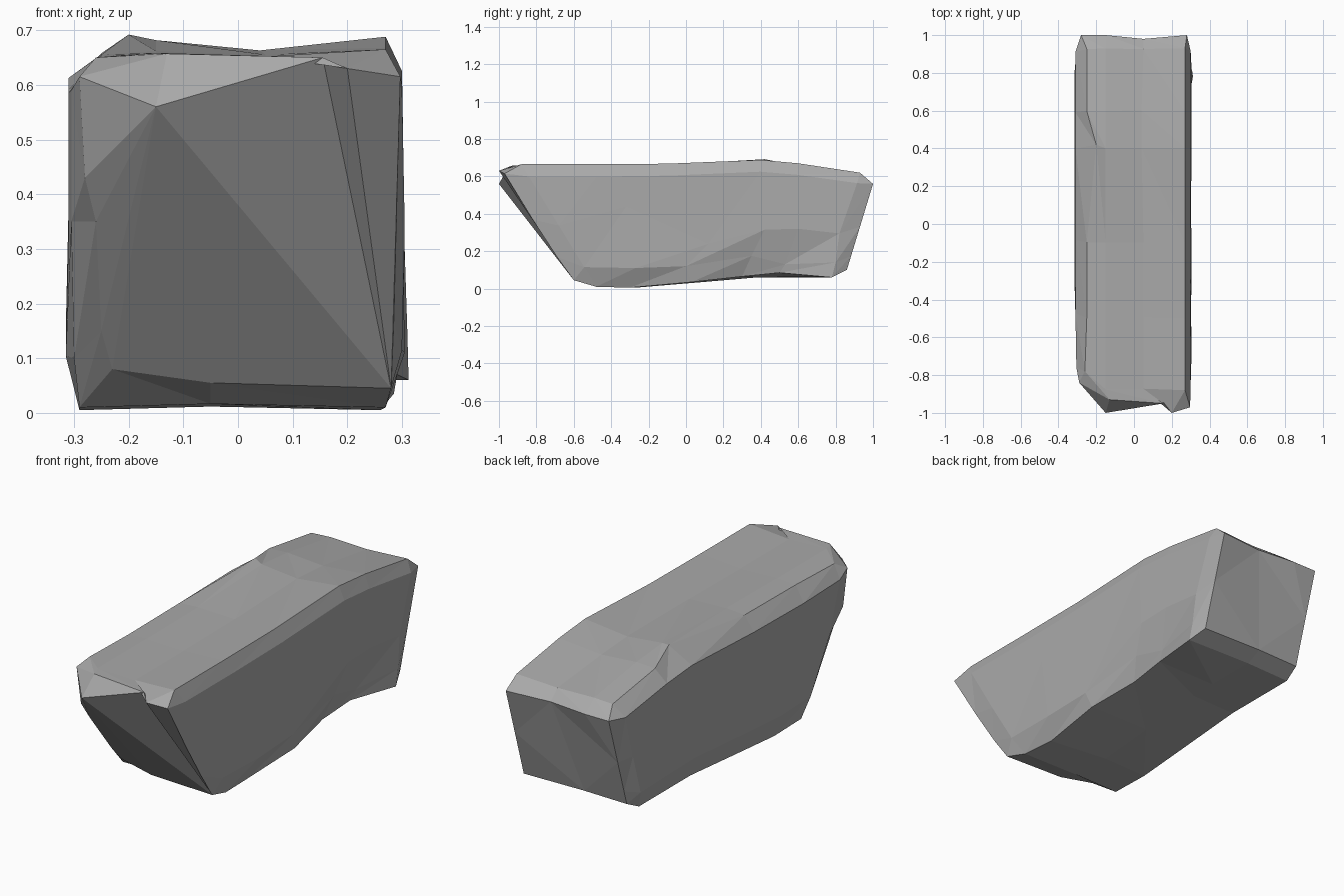
import bpy
import bmesh
from math import copysign

default_cube = bpy.data.objects.get("Cube")
if default_cube:
    bpy.data.objects.remove(default_cube, do_unlink=True)

# Cross-section going round from bottom left: x, height fraction
SECTION = [
    (-.29, 0), (-.05, .01), (.27, 0),
    (.3, .16), (.305, .5), (.3, .9),
    (.27, 1), (.05, .98), (-.15, .99), (-.25, .98),
    (-.31, .88), (-.31, .5), (-.315, .15),
]

# Stations along the slab: y at bottom, y at top, z at bottom, z at top
STATIONS = [
    (-.48, -.88, .01, .665),
    (-.27, -.5, .005, .665),
    (.03, -.1, .03, .668),
    (.38, .4, .06, .688),
    (.52, .6, .06, .67),
    (.78, .93, .06, .62),
]

# Chips and bumps: (station, section point) -> new position
CHIPS = {
    (0, 9): (-.26, -.78, .65), (0, 10): (-.305, -.76, .59),
    (0, 11): (-.305, -.68, .35), (0, 12): (-.3, -.54, .1),
    (1, 2): (.26, -.3, .005), (1, 3): (.305, -.27, .11),
    (1, 4): (.3, -.32, .44),
    (2, 2): (.285, .03, .035), (2, 3): (.3, 0, .12),
    (2, 4): (.302, .12, .24),
    (3, 2): (.25, .3, .065), (3, 3): (.28, .35, .175),
    (3, 4): (.305, .42, .315),
    (3, 7): (.04, .4, .663), (3, 9): (-.2, .42, .692),
    (4, 2): (.26, .5, .085), (4, 3): (.27, .53, .13),
    (4, 4): (.305, .6, .32), (4, 7): (.04, .6, .65),
    (5, 2): (.312, .78, .06), (5, 3): (.31, .8, .14),
    (5, 4): (.305, .82, .295),
}

# Broken front edge, in the same order as the cross-section
FRONT_EDGE = [
    (-.23, -.58, .08), (-.05, -.6, .055), (.28, -.6, .045),
    (.285, -.69, .17), (.29, -.82, .37), (.297, -.97, .615),
    (.2, -1, .63), (.155, -.95, .65), (-.13, -.93, .657),
    (-.29, -.84, .615), (-.28, -.82, .43), (-.26, -.78, .35),
    (-.25, -.63, .15),
]
FRONT_PEAK = (-.15, -1, .56)


def make_ring(number, station):
    """Place the cross-section on one slanted station."""
    y_low, y_high, z_low, z_high = station
    ring = []
    for point, (x, h) in enumerate(SECTION):
        place = (x, y_low + (y_high - y_low) * h, z_low + (z_high - z_low) * h)
        ring.append(CHIPS.get((number, point), place))
    return ring


def make_back_ring():
    """The squared-off back end, set in by a bevel."""
    ring = []
    for x, h in SECTION:
        h = 1 if h > .8 else h
        x = copysign(.28, x) if abs(x) > .2 else x
        dip = .02 if abs(x) < .1 and h == 1 else 0
        ring.append((x, .86 + .14 * h - dip, .1 + .46 * h))
    return ring


def bridge(bm, first, second):
    """Join two rings with triangles."""
    count = len(first)
    for i in range(count):
        j = (i + 1) % count
        bm.faces.new((first[i], first[j], second[j]))
        bm.faces.new((first[i], second[j], second[i]))


# Slab body
bm = bmesh.new()
outlines = [FRONT_EDGE]
outlines += [make_ring(n, s) for n, s in enumerate(STATIONS)]
outlines.append(make_back_ring())
rings = [[bm.verts.new(p) for p in outline] for outline in outlines]
for first, second in zip(rings, rings[1:]):
    bridge(bm, first, second)

# Front break: one fan from the jutting peak, one from the lower corner
front = rings[0]
peak = bm.verts.new(FRONT_PEAK)
corner = front[2]
for i in range(3, 7):
    bm.faces.new((corner, front[i + 1], front[i]))
bm.faces.new((corner, peak, front[7]))
loop = front[7:] + front[:3]
for a, b in zip(loop, loop[1:]):
    bm.faces.new((peak, b, a))

# Flat back end
bm.faces.new(rings[-1])

bmesh.ops.remove_doubles(bm, verts=bm.verts, dist=.0005)
bmesh.ops.triangulate(bm, faces=[f for f in bm.faces if len(f.verts) > 3])
bmesh.ops.recalc_face_normals(bm, faces=bm.faces)

mesh = bpy.data.meshes.new("stone_slab")
bm.to_mesh(mesh)
bm.free()
slab = bpy.data.objects.new("stone_slab", mesh)
bpy.context.scene.collection.objects.link(slab)

# Plain grey stone
stone = bpy.data.materials.new("grey_stone")
stone.use_nodes = True
grey = (.4, .4, .4, 1)
stone.diffuse_color = grey
stone.node_tree.nodes["Principled BSDF"].inputs["Base Color"].default_value = grey
mesh.materials.append(stone)
